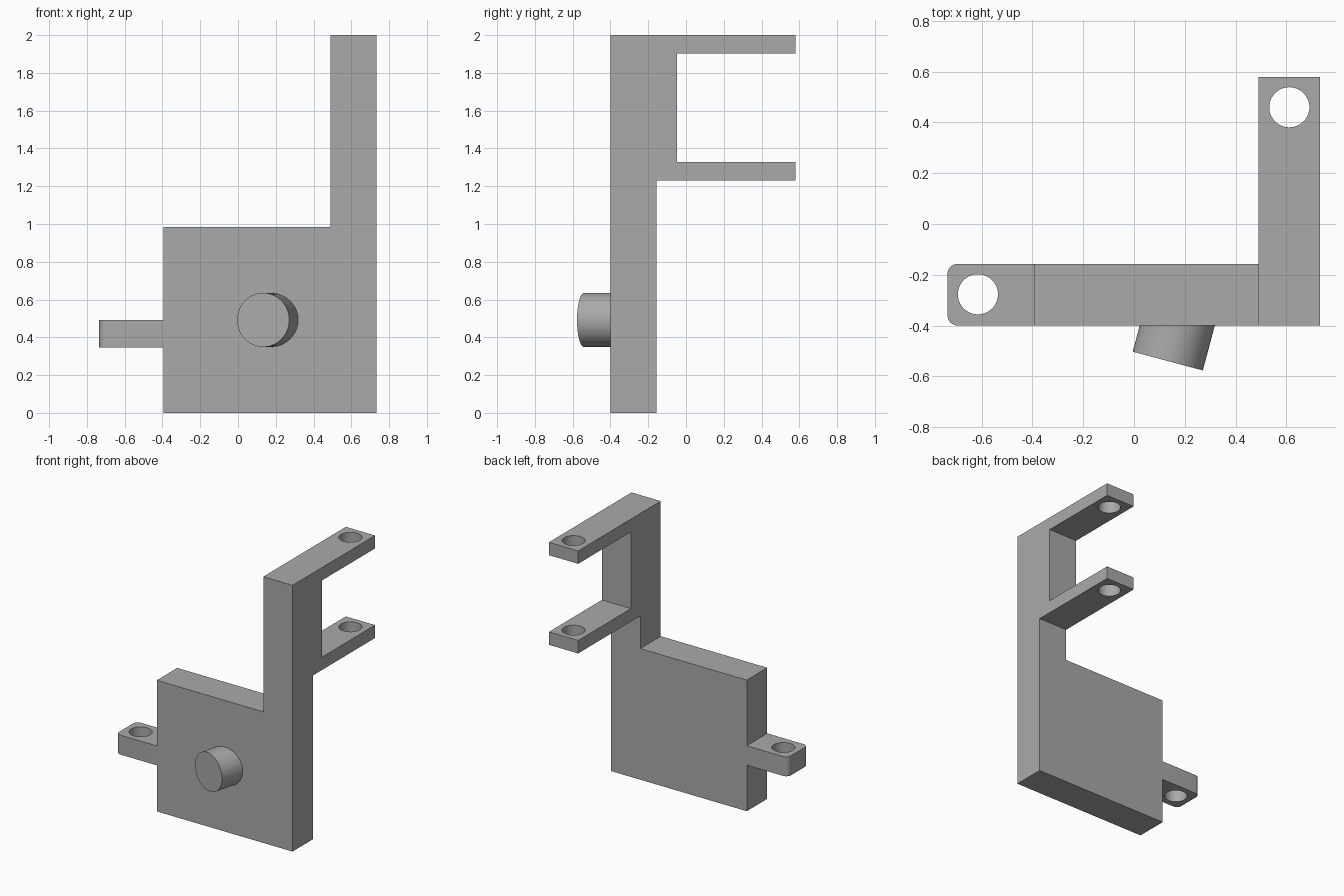
import bpy, bmesh, math
from mathutils import Matrix, Vector

if "Cube" in bpy.data.objects:
    bpy.data.objects.remove(bpy.data.objects["Cube"])

grey = bpy.data.materials.new("grey")
grey.diffuse_color = (0.40, 0.40, 0.40, 1)
grey.use_nodes = True
grey.node_tree.nodes["Principled BSDF"].inputs["Base Color"].default_value = grey.diffuse_color


def add_object(name, bm):
    bmesh.ops.recalc_face_normals(bm, faces=bm.faces)
    me = bpy.data.meshes.new(name)
    bm.to_mesh(me)
    bm.free()
    me.materials.append(grey)
    ob = bpy.data.objects.new(name, me)
    bpy.context.collection.objects.link(ob)
    return ob


def prism(name, points, offset):
    """Extrude a closed flat outline along an offset vector."""
    bm = bmesh.new()
    face = bm.faces.new([bm.verts.new(p) for p in points])
    ext = bmesh.ops.extrude_face_region(bm, geom=[face])
    verts = [v for v in ext["geom"] if isinstance(v, bmesh.types.BMVert)]
    bmesh.ops.translate(bm, verts=verts, vec=offset)
    return add_object(name, bm)


def cylinder(name, center, radius, depth, rotation=Matrix()):
    bm = bmesh.new()
    bmesh.ops.create_cone(bm, cap_ends=True, segments=64, radius1=radius,
                          radius2=radius, depth=depth,
                          matrix=Matrix.Translation(center) @ rotation)
    return add_object(name, bm)


def boolean(target, tool, operation):
    mod = target.modifiers.new(operation.lower(), 'BOOLEAN')
    mod.operation = operation
    mod.solver = 'EXACT'
    mod.object = tool
    bpy.context.view_layer.objects.active = target
    bpy.ops.object.modifier_apply(modifier=mod.name)
    bpy.data.objects.remove(tool)


FRONT, BACK = -0.40, -0.157
LEFT, POST, RIGHT = -0.395, 0.49, 0.733

# L-shaped plate with its upright post
outline = [(LEFT, 0), (RIGHT, 0), (RIGHT, 2), (POST, 2), (POST, 0.985), (LEFT, 0.985)]
bracket = prism("bracket_body", [(x, FRONT, z) for x, z in outline], (0, BACK - FRONT, 0))

# C-shaped pair of arms behind the post
outline = [(BACK, 1.23), (0.58, 1.23), (0.58, 1.327), (-0.047, 1.327),
           (-0.047, 1.903), (0.58, 1.903), (0.58, 2), (BACK, 2)]
arms = prism("arms", [(POST, y, z) for y, z in outline], (RIGHT - POST, 0, 0))
boolean(bracket, arms, 'UNION')

# Side tab with rounded outer corners
R = 0.04
outline = [(LEFT, FRONT), (LEFT, BACK)]
for cy, start in ((BACK - R, 90), (FRONT + R, 180)):
    for i in range(9):
        a = math.radians(start + i * 90 / 8)
        outline.append((-0.735 + R + R * math.cos(a), cy + R * math.sin(a)))
tab = prism("side_tab", [(x, y, 0.346) for x, y in outline], (0, 0, 0.146))
boolean(bracket, tab, 'UNION')

# Vertical bolt holes through the arms and the tab
for center, depth in (((0.612, 0.46, 1.6), 1.2), ((-0.615, -0.277, 0.42), 0.4)):
    boolean(bracket, cylinder("hole", center, 0.079, depth), 'DIFFERENCE')

# Slanted round peg on the front
axis = Vector((math.sin(math.radians(15)), math.cos(math.radians(15)), 0))
depth = 0.26
peg = cylinder("peg", Vector((0.133, -0.54, 0.492)) + axis * depth / 2, 0.143, depth,
               axis.to_track_quat('Z', 'Y').to_matrix().to_4x4())
boolean(bracket, peg, 'UNION')

# Smooth the round walls, keep hard edges
bpy.ops.object.select_all(action='DESELECT')
bracket.select_set(True)
bpy.context.view_layer.objects.active = bracket
bpy.ops.object.shade_smooth_by_angle(angle=math.radians(30))
